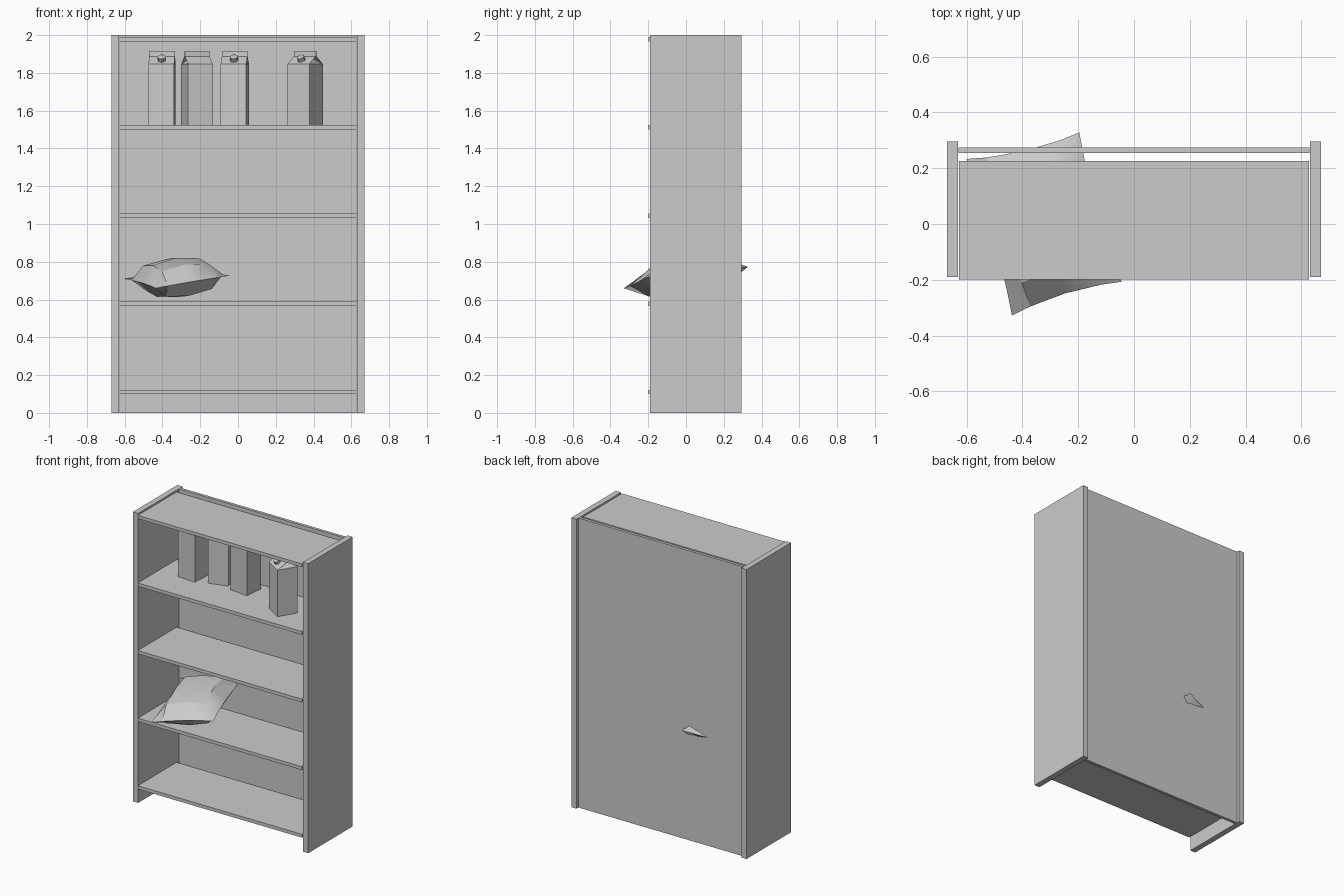
import bpy, bmesh, math
from mathutils import Vector, Matrix

if "Cube" in bpy.data.objects:
    bpy.data.objects.remove(bpy.data.objects["Cube"])


def finish(name, bm, matrix=None):
    if matrix:
        bm.transform(matrix)
    bmesh.ops.recalc_face_normals(bm, faces=bm.faces)
    mesh = bpy.data.meshes.new(name)
    bm.to_mesh(mesh)
    bm.free()
    ob = bpy.data.objects.new(name, mesh)
    bpy.context.collection.objects.link(ob)
    return ob


def box(name, x, y, z):
    bm = bmesh.new()
    bmesh.ops.create_cube(bm, size=1)
    size = Matrix.Diagonal((x[1] - x[0], y[1] - y[0], z[1] - z[0], 1))
    centre = Matrix.Translation((sum(x) / 2, sum(y) / 2, sum(z) / 2))
    return finish(name, bm, centre @ size)


# Bookcase: sides, back and five shelves
for s, side in ((-1, "left"), (1, "right")):
    box(side + "_side_panel", sorted((s * 0.63, s * 0.67)), (-0.19, 0.295), (0, 2))
box("back_panel", (-0.628, 0.628), (0.254, 0.274), (0, 2))
for i in range(5):
    top = 0.122 + i * 0.467
    box(f"shelf_{i + 1}", (-0.627, 0.627), (-0.198, 0.226), (top - 0.023, top))


def carton(name, x, y, angle):
    place = Matrix.Translation((x, y, 1.525)) @ Matrix.Rotation(math.radians(angle), 4, 'Z')
    h, t = 0.068, 0.004
    bm = bmesh.new()

    def ring(hy, z):
        return [bm.verts.new((sx * h, sy * hy, z)) for sx, sy in ((-1, -1), (1, -1), (1, 1), (-1, 1))]

    base, shoulder, neck, fin = ring(h, 0), ring(h, 0.321), ring(t, 0.363), ring(t, 0.39)
    bm.faces.new(base)
    bm.faces.new(fin)
    for low, high in ((base, shoulder), (neck, fin)):
        for i in range(4):
            j = (i + 1) % 4
            bm.faces.new((low[i], low[j], high[j], high[i]))
    for i in (0, 2):
        bm.faces.new((shoulder[i], shoulder[i + 1], neck[i + 1], neck[i]))
    # folded-in gussets at both gable ends
    for i, j, s in ((1, 2, 1), (3, 0, -1)):
        tip = bm.verts.new((s * (h - 0.04), 0, 0.36))
        bm.faces.new((shoulder[i], shoulder[j], tip))
        bm.faces.new((shoulder[i], tip, neck[i]))
        bm.faces.new((shoulder[j], neck[j], tip))
        bm.faces.new((neck[i], tip, neck[j]))
    finish(name, bm, place)

    # screw cap on the front roof slope
    cap = bmesh.new()
    bmesh.ops.create_cone(cap, cap_ends=True, segments=10, radius1=0.021, radius2=0.021, depth=0.024)
    tilt = math.atan2(0.042, h - t)
    normal = Vector((0, -math.sin(tilt), math.cos(tilt)))
    seat = Vector((0, -0.036, 0.342)) + normal * 0.010
    finish(name + "_cap", cap, place @ Matrix.Translation(seat) @ Matrix.Rotation(tilt, 4, 'X'))


carton("carton_1", -0.402, 0.084, -3.5)
carton("carton_2", -0.217, 0.132, 195.5)
carton("carton_3", -0.017, 0.11, -6.3)
carton("carton_4", 0.356, -0.015, -31.5)

# Cushion: two bulging grids sewn along a tilted four-cornered seam
A, B, C, D = (Vector(p) for p in ((-0.437, -0.328, 0.66), (-0.045, -0.207, 0.726),
                                  (-0.196, 0.328, 0.773), (-0.60, 0.233, 0.71)))
up = (B - A).cross(D - A).normalized()
steps = (-1, -0.65, 0, 0.65, 1)
bm = bmesh.new()
for s in (1, -1):
    grid = []
    for u in steps:
        row = []
        for v in steps:
            pu = (u * (1 - 0.07 * (1 - v * v)) + 1) / 2
            pv = (v * (1 - 0.07 * (1 - u * u)) + 1) / 2
            p = A.lerp(B, pu).lerp(D.lerp(C, pu), pv)
            puff = 0.105 * max((1 - u * u) * (1 - v * v), 0) ** 0.4
            row.append(bm.verts.new(p + up * s * puff))
        grid.append(row)
    for i in range(4):
        for j in range(4):
            bm.faces.new((grid[i][j], grid[i + 1][j], grid[i + 1][j + 1], grid[i][j + 1]))
bmesh.ops.remove_doubles(bm, verts=bm.verts, dist=0.0005)
cushion = finish("cushion", bm)
bpy.context.view_layer.objects.active = cushion
cushion.select_set(True)
bpy.ops.object.shade_smooth_by_angle(angle=math.radians(30))
